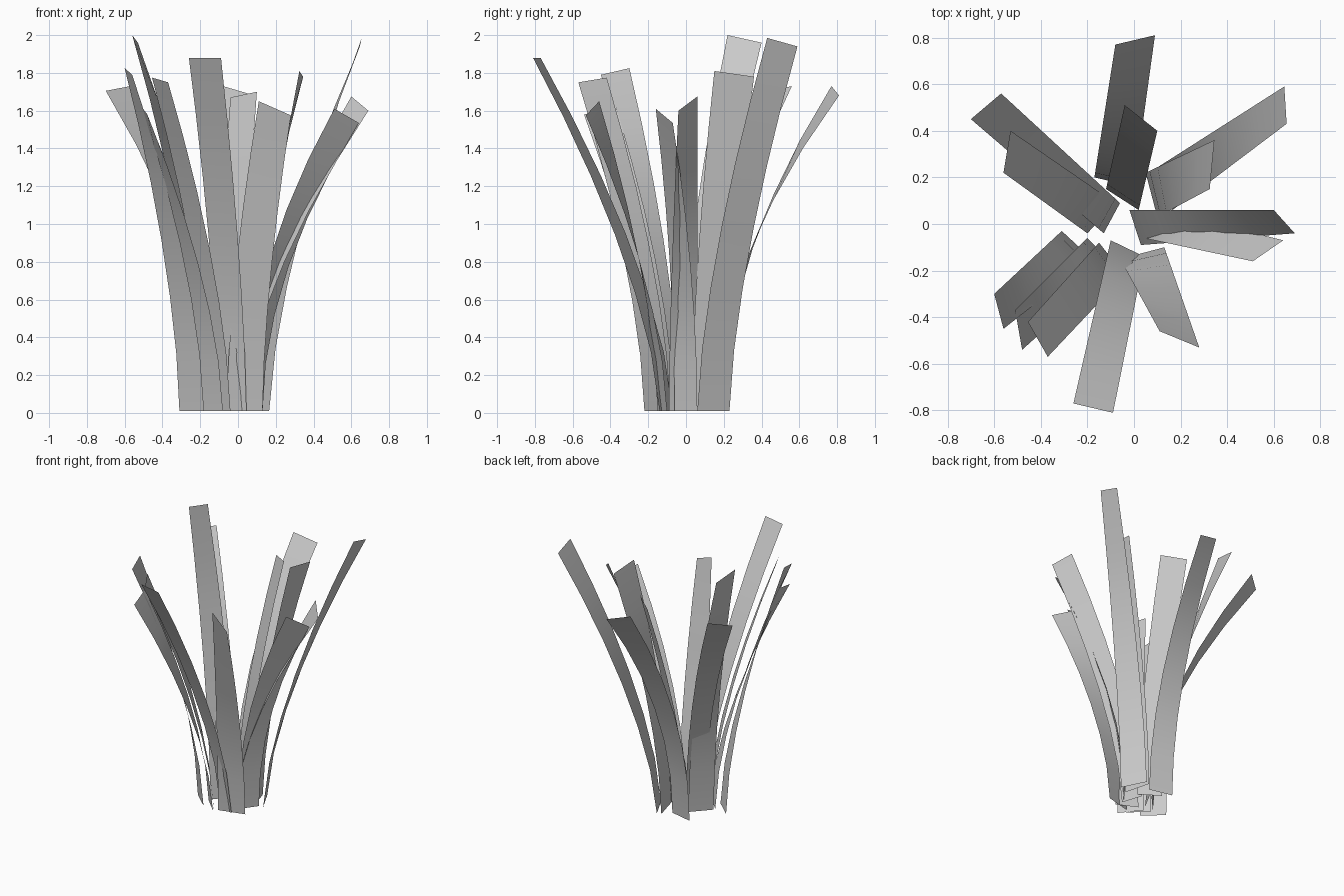
import bpy
import bmesh
from mathutils import Vector

cube = bpy.data.objects.get("Cube")
if cube:
    bpy.data.objects.remove(cube, do_unlink=True)

# Single grey for the whole plant
grey = bpy.data.materials.new("leaf_grey")
grey.use_nodes = True
grey.diffuse_color = (0.6, 0.6, 0.6, 1)
grey.node_tree.nodes["Principled BSDF"].inputs["Base Color"].default_value = (0.6, 0.6, 0.6, 1)

SEGMENTS = 6
GROUND = 0.01


def edge_point(base, tip, t, bend):
    """Point on a blade edge that rises steadily and leans out towards its tip."""
    lean = t ** bend
    return Vector((base[0] + (tip[0] - base[0]) * lean,
                   base[1] + (tip[1] - base[1]) * lean,
                   GROUND + (tip[2] - GROUND) * t))


def blade(name, base_a, base_b, tip_a, tip_b, bend=1.6):
    """Curved strip lofted between two leaning edges."""
    bm = bmesh.new()
    rows = []
    for i in range(SEGMENTS + 1):
        t = i / SEGMENTS
        rows.append([bm.verts.new(edge_point(base_a, tip_a, t, bend)),
                     bm.verts.new(edge_point(base_b, tip_b, t, bend))])
    for (a, b), (c, d) in zip(rows, rows[1:]):
        bm.faces.new((a, b, d, c)).smooth = True
    mesh = bpy.data.meshes.new(name)
    bm.to_mesh(mesh)
    bm.free()
    mesh.materials.append(grey)
    bpy.context.collection.objects.link(bpy.data.objects.new(name, mesh))


# Blades, going round from the back: two base corners, two tip corners
blade("back_long_blade", (0.0, 0.16), (-0.17, 0.20), (0.09, 0.81, 1.68), (-0.08, 0.77, 1.73), 1.9)
blade("back_short_blade", (0.02, 0.06), (-0.12, 0.15), (0.10, 0.40, 1.70), (-0.04, 0.51, 1.67))
blade("back_left_tall_blade", (0.165, 0.06), (0.08, 0.23), (0.655, 0.43, 1.985), (0.645, 0.59, 1.94), 1.5)
blade("back_left_short_blade", (0.10, 0.03), (0.05, 0.22), (0.325, 0.15, 1.81), (0.345, 0.36, 1.78))
blade("left_upper_blade", (0.03, -0.09), (-0.02, 0.06), (0.69, -0.04, 1.60), (0.60, 0.06, 1.675))
blade("left_lower_blade", (0.04, -0.06), (0.13, 0.06), (0.51, -0.16, 1.61), (0.64, -0.07, 1.535), 1.9)
blade("front_left_blade", (-0.06, -0.15), (0.13, -0.10), (0.11, -0.46, 1.65), (0.28, -0.53, 1.575))
blade("front_blade", (-0.10, -0.07), (0.045, -0.14), (-0.26, -0.77, 1.88), (-0.09, -0.81, 1.88), 1.5)
blade("front_right_blade_outer", (-0.31, -0.03), (-0.18, -0.15), (-0.60, -0.30, 1.825), (-0.56, -0.45, 1.79))
blade("front_right_blade_middle", (-0.20, -0.06), (-0.08, -0.18), (-0.51, -0.37, 1.62), (-0.48, -0.54, 1.58))
blade("front_right_blade_inner", (-0.15, -0.08), (-0.04, -0.22), (-0.455, -0.42, 1.775), (-0.37, -0.57, 1.75), 1.55)
blade("back_right_tall_blade", (-0.08, 0.09), (-0.20, -0.04), (-0.53, 0.40, 1.96), (-0.56, 0.22, 2.0))
blade("back_right_wide_blade", (-0.06, 0.09), (-0.13, -0.04), (-0.57, 0.56, 1.73), (-0.70, 0.45, 1.705), 1.8)
